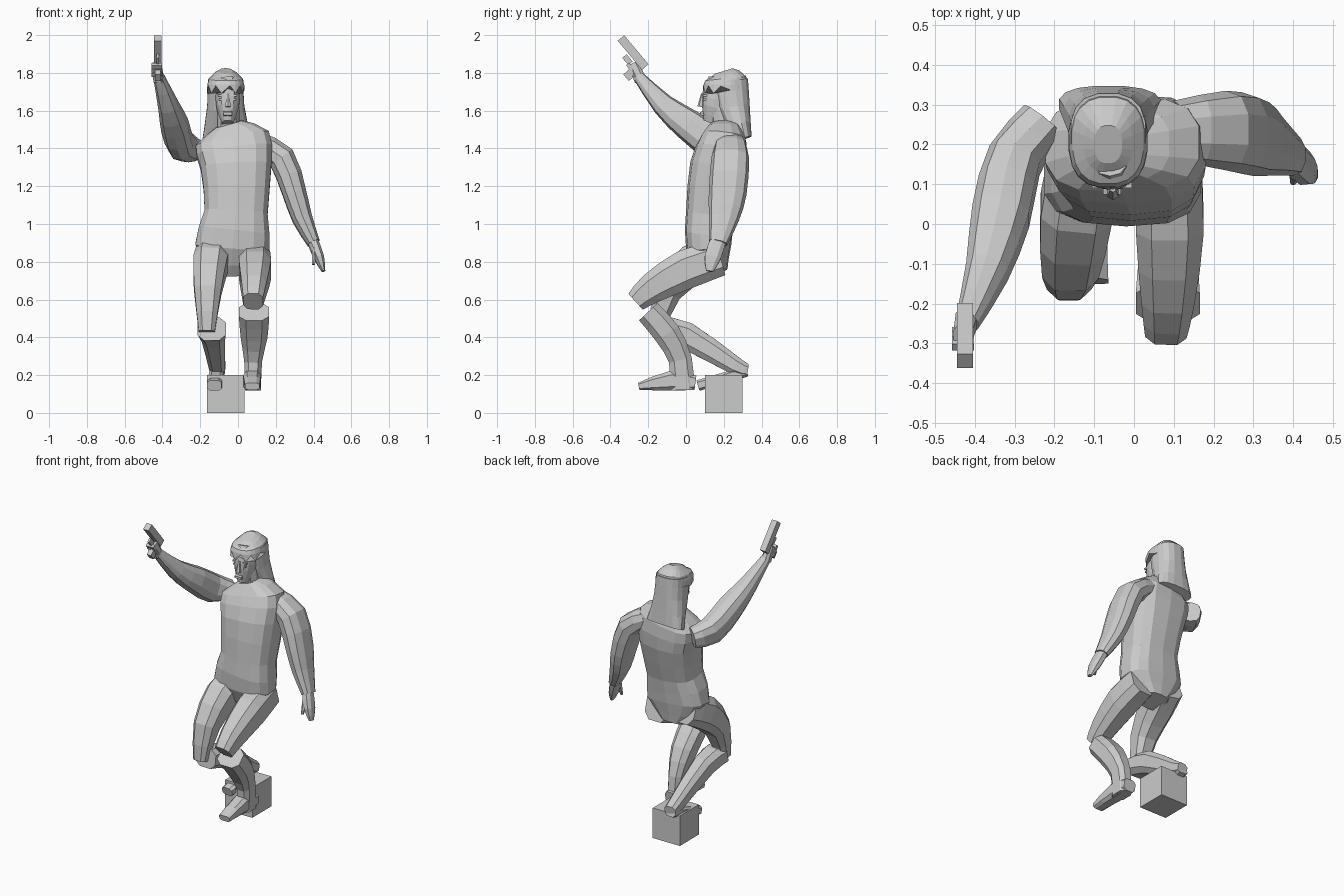
import bpy
import bmesh
from math import sin, cos, pi, radians, copysign
from mathutils import Vector

default_cube = bpy.data.objects.get("Cube")
if default_cube:
    bpy.data.objects.remove(default_cube, do_unlink=True)

grey = bpy.data.materials.new("plain_grey")
grey.use_nodes = True
grey.diffuse_color = (.6, .6, .6, 1)
shader = grey.node_tree.nodes["Principled BSDF"]
shader.inputs["Base Color"].default_value = grey.diffuse_color


def finish(name, bm):
    """Turn a bmesh into a named, flat shaded object."""
    bmesh.ops.recalc_face_normals(bm, faces=bm.faces[:])
    mesh = bpy.data.meshes.new(name)
    bm.to_mesh(mesh)
    bm.free()
    mesh.materials.append(grey)
    part = bpy.data.objects.new(name, mesh)
    bpy.context.scene.collection.objects.link(part)
    return part


def add_midpoints(stations):
    """Insert one station between each pair, on a smooth curve through them all."""
    last = len(stations) - 1
    result = [stations[0]]
    for i in range(last):
        before, start = stations[max(i - 1, 0)], stations[i]
        end, after = stations[i + 1], stations[min(i + 2, last)]
        middle = [(b + c) / 2 + (b + c - a - d) / 16
                  for a, b, c, d in zip(before, start, end, after)]
        result += [middle, end]
    return result


def ring_points(station, along, sides, roundness):
    """Points of a rounded cross-section at right angles to the path."""
    centre = Vector(station[:3])
    half_width, half_depth = station[3:]
    sideways = Vector((1, 0, 0))
    across = (sideways - sideways.dot(along) * along).normalized()
    through = along.cross(across)
    points = []
    for k in range(sides):
        angle = 2 * pi * (k + .5) / sides
        u = copysign(abs(cos(angle)) ** roundness, cos(angle))
        v = copysign(abs(sin(angle)) ** roundness, sin(angle))
        points.append(centre + across * u * half_width + through * v * half_depth)
    return points


def loft(name, *stations, sides=10, roundness=.8):
    """Skin a path; each station is x, y, z, half width, half depth."""
    bm = bmesh.new()
    stations = add_midpoints(stations)
    rings = []
    for i, station in enumerate(stations):
        before = Vector(stations[max(i - 1, 0)][:3])
        after = Vector(stations[min(i + 1, len(stations) - 1)][:3])
        along = (after - before).normalized()
        points = ring_points(station, along, sides, roundness)
        rings.append([bm.verts.new(point) for point in points])
    for low, high in zip(rings, rings[1:]):
        for k in range(sides):
            n = (k + 1) % sides
            bm.faces.new((low[k], low[n], high[n], high[k]))
    bm.faces.new(rings[0])
    bm.faces.new(rings[-1])
    return finish(name, bm)


def block(name, centre, size, tilt=0):
    """A box tilted about the x axis."""
    bm = bmesh.new()
    bmesh.ops.create_cube(bm, size=1)
    bmesh.ops.scale(bm, vec=size, verts=bm.verts[:])
    part = finish(name, bm)
    part.location = centre
    part.rotation_euler.x = radians(tilt)


# Block under the trailing foot
block("pedestal_block", (-.065, .2, .1), (.2, .2, .2))

# Torso and neck
loft("torso",
     (-.03, .15, .74, .08, .07),
     (-.03, .12, .88, .2, .12),
     (-.01, .13, 1.06, .17, .13),
     (-.01, .17, 1.3, .19, .15),
     (-.03, .2, 1.45, .2, .12),
     (-.05, .2, 1.53, .07, .07),
     sides=14, roundness=.7)
loft("neck", (-.05, .21, 1.48, .06, .07), (-.05, .2, 1.62, .06, .07))

# Head and face
loft("head",
     (-.055, .14, 1.53, .03, .05),
     (-.055, .17, 1.61, .06, .09),
     (-.055, .19, 1.7, .065, .1),
     (-.06, .2, 1.77, .05, .08),
     sides=14)
loft("nose",
     (-.053, .09, 1.69, .008, .01),
     (-.053, .08, 1.62, .016, .02),
     sides=6)
for name, height, width in (("brow", 1.68, .04), ("eye", 1.66, .03)):
    for side, offset in (("right", -.03), ("left", .03)):
        block(side + "_" + name, (offset - .055, .1, height), (width, .02, .01))
for name, height, tilt in (("upper_lip", 1.59, 15), ("lower_lip", 1.58, -15)):
    block(name, (-.055, .085, height), (.045, .02, .01), tilt)

# Hair: a cap with a ragged fringe and a long fall behind
cap = loft("hair_cap",
           (-.065, .2, 1.81, .035, .05),
           (-.065, .21, 1.77, .09, .11),
           (-.065, .21, 1.71, .1, .12),
           sides=20)
rim = min(vert.co.z for vert in cap.data.vertices) + .01
fringe = [v for v in cap.data.vertices if v.co.z < rim and v.co.y < .2]
for i, vert in enumerate(sorted(fringe, key=lambda v: v.co.x)):
    vert.co.z += .02 if i % 2 else -.02
loft("hair_fall",
     (-.065, .23, 1.76, .095, .1),
     (-.065, .25, 1.62, .1, .09),
     (-.06, .3, 1.45, .13, .05),
     sides=16)

# Raised right arm and its fist
loft("right_arm",
     (-.23, .26, 1.39, .06, .06),
     (-.3, .16, 1.42, .07, .09),
     (-.335, .02, 1.52, .075, .085),
     (-.37, -.12, 1.63, .055, .06),
     (-.42, -.25, 1.78, .03, .03))
loft("right_hand",
     (-.42, -.24, 1.76, .03, .035),
     (-.43, -.28, 1.85, .025, .03),
     sides=8)

# Pistol, with fingers wrapped round the grip
aim = -50
block("pistol_slide", (-.425, -.28, 1.908), (.04, .2, .045), aim)
block("pistol_grip", (-.425, -.275, 1.81), (.03, .045, .11), aim)
block("trigger_guard", (-.425, -.31, 1.87), (.015, .05, .03), aim)
for i, finger in enumerate(("index", "middle", "ring")):
    centre = Vector((-.43, -.3, 1.835)) + i * Vector((0, .012, -.02))
    block("right_" + finger + "_finger", centre, (.055, .03, .02), aim)

# Lowered left arm and its open hand
loft("left_arm",
     (.1, .235, 1.43, .06, .075),
     (.23, .235, 1.35, .075, .1),
     (.3, .22, 1.16, .065, .1),
     (.34, .2, 1.03, .055, .08),
     (.4, .17, .9, .035, .05))
loft("left_hand",
     (.395, .17, .91, .03, .045),
     (.43, .14, .82, .028, .045),
     (.453, .125, .75, .01, .02),
     sides=8)
loft("left_thumb",
     (.405, .13, .87, .016, .02),
     (.4, .105, .785, .008, .008),
     sides=6)

# Leading left leg
loft("left_thigh",
     (.085, .18, .82, .085, .1),
     (.09, 0, .76, .09, .11),
     (.085, -.18, .66, .07, .085),
     (.08, -.265, .59, .055, .06),
     sides=8, roundness=.7)
loft("left_boot",
     (.085, -.2, .535, .085, .07),
     (.085, -.1, .42, .075, .075),
     (.08, -.03, .28, .05, .065),
     (.08, -.02, .12, .045, .07),
     sides=8, roundness=.7)
loft("left_foot",
     (.075, .05, .16, .045, .04),
     (.075, -.08, .17, .05, .055),
     (.075, -.25, .14, .04, .02),
     sides=8, roundness=.6)

# Trailing right leg, kneeling back onto the block
loft("right_thigh",
     (-.12, .18, .86, .09, .1),
     (-.145, .04, .79, .095, .11),
     (-.16, -.1, .64, .075, .08),
     (-.165, -.155, .43, .045, .04),
     sides=8, roundness=.7)
loft("right_boot",
     (-.14, -.14, .445, .08, .065),
     (-.13, 0, .41, .065, .075),
     (-.11, .26, .25, .045, .05),
     (-.11, .325, .225, .04, .035),
     sides=8, roundness=.7)
loft("right_foot",
     (-.11, .32, .22, .04, .03),
     (-.125, .065, .145, .04, .03),
     sides=8, roundness=.6)
